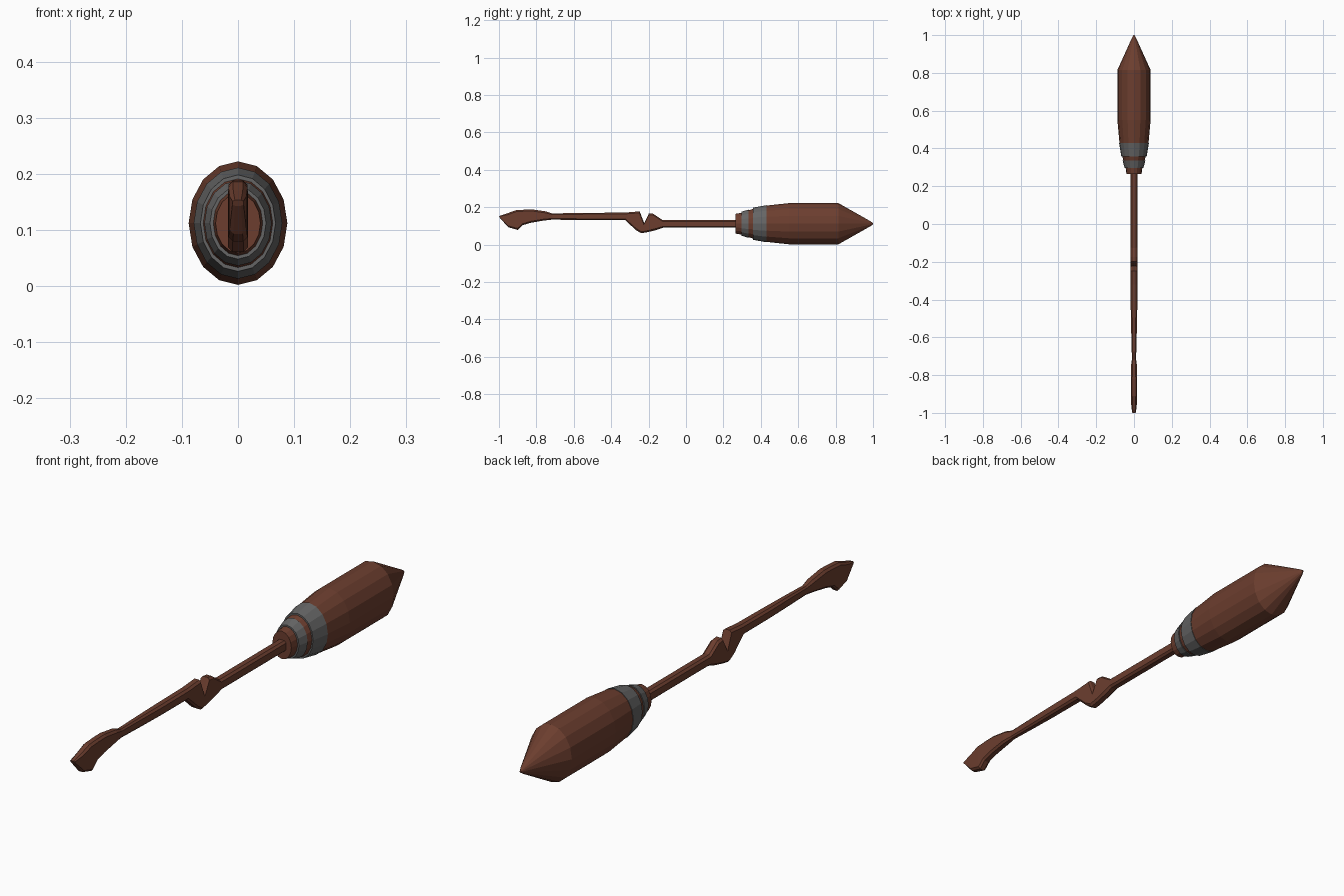
import bpy, bmesh, math

def material(name, rgb):
    m = bpy.data.materials.new(name)
    m.diffuse_color = (*rgb, 1)
    return m

brown = material("brown wood", (0.15, 0.048, 0.028))
grey = material("grey band", (0.13, 0.13, 0.13))

def loft(name, rings, slots):
    """Skin a list of closed rings; slots gives the material of each span."""
    bm = bmesh.new()
    rows = [[bm.verts.new(p) for p in r] for r in rings]
    n = len(rows[0])
    for a, b, s in zip(rows, rows[1:], slots):
        for i in range(n):
            j = (i + 1) % n
            bm.faces.new((a[i], a[j], b[j], b[i])).material_index = s
    bm.faces.new(rows[0])
    bm.faces.new(rows[-1])
    bmesh.ops.recalc_face_normals(bm, faces=bm.faces)
    me = bpy.data.meshes.new(name)
    bm.to_mesh(me)
    bm.free()
    me.materials.append(brown)
    me.materials.append(grey)
    ob = bpy.data.objects.new(name, me)
    bpy.context.collection.objects.link(ob)
    return ob

# Bristle head with two raised bands: y, x radius, z radius, material of next span
head = [(0.265, 0.040, 0.053, 0), (0.297, 0.044, 0.058, 1), (0.297, 0.050, 0.064, 1),
        (0.335, 0.060, 0.076, 1), (0.335, 0.056, 0.072, 0), (0.358, 0.062, 0.079, 1),
        (0.358, 0.067, 0.086, 1), (0.43, 0.079, 0.099, 1), (0.43, 0.077, 0.097, 0),
        (0.55, 0.088, 0.110, 0), (0.815, 0.088, 0.110, 0), (0.985, 0.011, 0.014, 0),
        (1.0, 0.003, 0.004, 0)]
rings = [[(rx * math.sin(math.tau * i / 16), y, 0.112 + rz * math.cos(math.tau * i / 16))
          for i in range(16)] for y, rx, rz, _ in head]
loft("broom_head", rings, [h[3] for h in head])

# Handle: top y, top z, bottom y, bottom z, half width
shaft = [(0.30, 0.132, 0.30, 0.091, 0.018), (-0.126, 0.132, -0.12, 0.091, 0.018),
         (-0.175, 0.165, -0.16, 0.078, 0.018), (-0.198, 0.168, -0.205, 0.067, 0.018),
         (-0.223, 0.115, -0.24, 0.061, 0.018), (-0.248, 0.178, -0.268, 0.078, 0.018),
         (-0.32, 0.172, -0.325, 0.131, 0.018), (-0.49, 0.170, -0.49, 0.131, 0.017),
         (-0.60, 0.169, -0.60, 0.132, 0.014), (-0.715, 0.167, -0.715, 0.134, 0.011),
         (-0.75, 0.178, -0.76, 0.129, 0.016), (-0.82, 0.188, -0.83, 0.117, 0.017),
         (-0.865, 0.187, -0.874, 0.104, 0.017), (-0.91, 0.184, -0.90, 0.079, 0.017),
         (-0.955, 0.168, -0.95, 0.093, 0.015), (-1.0, 0.153, -0.995, 0.143, 0.010)]
rings = []
for yt, zt, yb, zb, w in shaft:
    c = min(0.18, 0.008 / (zt - zb))          # chamfer as a share of the height
    ring = []
    for x, t in ((0.55, 1), (1, 1 - c), (1, c), (0.55, 0),
                 (-0.55, 0), (-1, c), (-1, 1 - c), (-0.55, 1)):
        ring.append((x * w, yb + (yt - yb) * t, zb + (zt - zb) * t))
    rings.append(ring)
loft("handle", rings, [0] * len(shaft))
